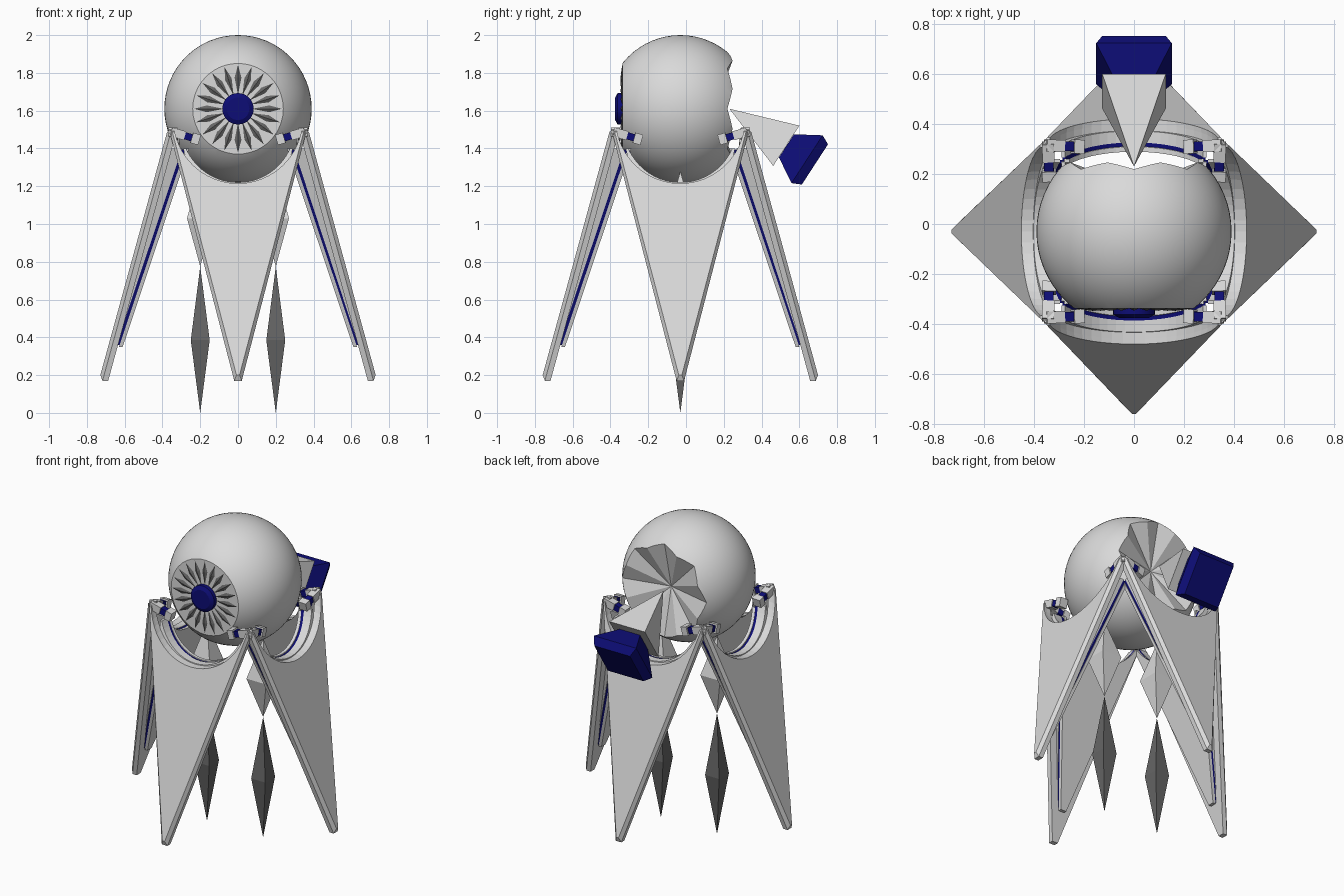
import bpy, bmesh, math
from mathutils import Matrix, Vector

if "Cube" in bpy.data.objects:
    bpy.data.objects.remove(bpy.data.objects["Cube"])

CY = -0.03                       # y of the body axis
EYE = Vector((0, CY, 1.61))      # centre of the ball


def material(name, rgb):
    m = bpy.data.materials.new(name)
    m.diffuse_color = (*rgb, 1)
    m.use_nodes = True
    m.node_tree.nodes["Principled BSDF"].inputs["Base Color"].default_value = m.diffuse_color
    return m


LIGHT = material("light_grey", (0.70, 0.70, 0.70))
DARK = material("dark_grey", (0.13, 0.13, 0.13))
NAVY = material("navy_blue", (0.004, 0.004, 0.18))


def finish(name, bm, mat):
    bmesh.ops.recalc_face_normals(bm, faces=bm.faces)
    me = bpy.data.meshes.new(name)
    bm.to_mesh(me)
    bm.free()
    me.materials.append(mat)
    ob = bpy.data.objects.new(name, me)
    bpy.context.collection.objects.link(ob)
    return ob


def loft(bm, rings):
    """Skin a list of closed rings (a one-point ring is a tip)."""
    vs = [[bm.verts.new(p) for p in r] for r in rings]
    for a, b in zip(vs, vs[1:]):
        n = max(len(a), len(b))
        for i in range(n):
            j = (i + 1) % n
            if len(a) == 1:
                bm.faces.new((a[0], b[i], b[j]))
            elif len(b) == 1:
                bm.faces.new((a[j], a[i], b[0]))
            else:
                bm.faces.new((a[i], a[j], b[j], b[i]))
    for end in (vs[0], vs[-1]):
        if len(end) > 2:
            bm.faces.new(end)


def squares(sections, origin, axis, up):
    """Square rings (distance, half width) along an axis."""
    axis, up = Vector(axis).normalized(), Vector(up).normalized()
    side, origin = axis.cross(up), Vector(origin)
    rings = []
    for d, h in sections:
        c = origin + axis * d
        rings.append([c] if h == 0 else
                     [c + side * (h * sx) + up * (h * sy)
                      for sx, sy in ((-1, -1), (1, -1), (1, 1), (-1, 1))])
    return rings


def solid(name, rings, mat):
    bm = bmesh.new()
    loft(bm, rings)
    return finish(name, bm, mat)


# Ball with a flat front
bm = bmesh.new()
bmesh.ops.create_uvsphere(bm, u_segments=64, v_segments=32, radius=0.39,
                          matrix=Matrix.Translation(EYE))
cut = bmesh.ops.bisect_plane(bm, geom=bm.verts[:] + bm.edges[:] + bm.faces[:],
                             plane_co=(0, -0.337, 0), plane_no=(0, -1, 0), clear_outer=True)
bmesh.ops.holes_fill(bm, edges=[e for e in bm.edges if e.is_boundary], sides=0)
ball = finish("ball_body", bm, LIGHT)

# Pleated hollow cut out of the back of the ball
rim = []
for i in range(16):
    a = math.tau * i / 16
    rim.append(Vector((0.5 * math.sin(a), 0.325 if i % 2 else 0.265, 1.61 + 0.5 * math.cos(a))))
cutter = solid("back_cutter", [[Vector((0, 0.15, 1.61))], rim,
                               [Vector((p.x, 1.0, p.z)) for p in rim]], LIGHT)
cutter.hide_render = True
mod = ball.modifiers.new("pleats", 'BOOLEAN')
mod.operation, mod.object, mod.solver = 'DIFFERENCE', cutter, 'EXACT'
dg = bpy.context.evaluated_depsgraph_get()
ball.data = bpy.data.meshes.new_from_object(ball.evaluated_get(dg))
ball.modifiers.clear()
bpy.data.objects.remove(cutter)

# Ring of thin petals around the eye
bm = bmesh.new()
for i in range(20):
    a = math.tau * i / 20
    u, t = Vector((math.sin(a), 0, math.cos(a))), Vector((math.cos(a), 0, -math.sin(a)))
    c, n = Vector((0, -0.338, 1.61)), Vector((0, -0.009, 0))
    loft(bm, [[c + u * 0.075],
              [c + u * 0.165 + t * 0.018, c + u * 0.165 + n,
               c + u * 0.165 - t * 0.018, c + u * 0.165 - n],
              [c + u * 0.232]])
finish("eye_petals", bm, DARK)

# Eye hub: chamfered disc
rings = [[Vector((r * math.cos(math.tau * i / 32), y, 1.61 + r * math.sin(math.tau * i / 32)))
          for i in range(32)] for y, r in ((-0.33, 0.083), (-0.362, 0.083), (-0.375, 0.06))]
hub = solid("eye_hub", rings, NAVY)

# Tail: pyramid and flared block behind the ball
tail = ((0, 0.23, 1.61), (0, 0.838, -0.545), (0, 0.545, 0.838))
solid("tail_spike", squares([(0, 0), (0.359, 0.127)], *tail), LIGHT)
solid("tail_block", squares([(0.36, 0.073), (0.49, 0.151), (0.54, 0.127)], *tail), NAVY)

# Hanging spindles under the ball
for side, sx in (("left", -1), ("right", 1)):
    base = ((0.2 * sx, CY, 0), (0, 0, 1), (0, 1, 0))
    solid(side + "_upper_spindle", squares([(0.775, 0), (1.03, 0.07), (1.28, 0)], *base), LIGHT)
    solid(side + "_lower_spindle", squares([(0.0, 0), (0.385, 0.05), (0.775, 0)], *base), DARK)


def outline(half, ztop, chord, dip, hb, zb, r0, slope):
    """Tapered leg panel with a scooped top, lying on a leaning plane."""
    sag = ztop - dip
    rad = (chord ** 2 + sag ** 2) / (2 * sag)
    pts = [(half, ztop)]
    for i in range(25):
        x = chord * math.cos(math.pi * i / 24)
        pts.append((x, dip + rad - math.sqrt(rad * rad - x * x)))
    pts += [(-half, ztop), (-hb, zb), (hb, zb)]
    return [Vector((x, -(r0 + slope * (1.5 - z)), z)) for x, z in pts]


OUT = (0.365, 1.5, 0.34, 1.215, 0.02, 0.17)
FACE = (0.348, 1.488, 0.335, 1.215, 0.008, 0.2)
INNER = (0.29, 1.40, 0.275, 1.22, 0.02, 0.35)
CORE = (0.285, 1.395, 0.272, 1.215, 0.018, 0.36)
layers = [
    ("leg_panel", LIGHT, [outline(*FACE, 0.372, 0.2746), outline(*OUT, 0.352, 0.2746),
                          outline(*OUT, 0.322, 0.2746)]),
    ("leg_backing", LIGHT, [outline(*INNER, 0.325, 0.2746), outline(*INNER, 0.262, 0.335)]),
    ("leg_core", NAVY, [outline(*CORE, 0.264, 0.335), outline(*CORE, 0.243, 0.335)]),
    ("leg_lining", LIGHT, [outline(*INNER, 0.245, 0.335), outline(*INNER, 0.225, 0.335)]),
]
legs = [solid(name, rings, mat) for name, mat, rings in layers]

# Hinge arms joining the panel corners to the ball, two per panel
for name, mat, sections in (
        ("hinge_blocks", LIGHT, [(0.0, 0.042, 0.028), (0.08, 0.155, 0.024)]),
        ("hinge_pins", NAVY, [(0.035, 0.085, 0.019)])):
    bm = bmesh.new()
    for sx in (-1, 1):
        for d0, d1, h in sections:
            loft(bm, squares([(d0, h), (d1, h)], (0.205 * sx, -0.338, 1.445),
                             (0.96 * sx, -0.04, 0.28), (-0.28 * sx, 0, 0.96)))
    legs.append(finish(name, bm, mat))

# Repeat the front leg on all four sides
sides = ("front", "right", "back", "left")
for ob in legs:
    base = ob.name
    for k, side in enumerate(sides):
        o = ob if k == 0 else ob.copy()
        if k:
            bpy.context.collection.objects.link(o)
        o.name = side + "_" + base
        o.matrix_world = Matrix.Translation((0, CY, 0)) @ Matrix.Rotation(k * math.pi / 2, 4, 'Z')

# Smooth the round parts, keep creases sharp
bpy.ops.object.select_all(action='DESELECT')
for ob in (ball, hub):
    ob.select_set(True)
bpy.context.view_layer.objects.active = ball
bpy.ops.object.shade_smooth_by_angle(angle=math.radians(15))
